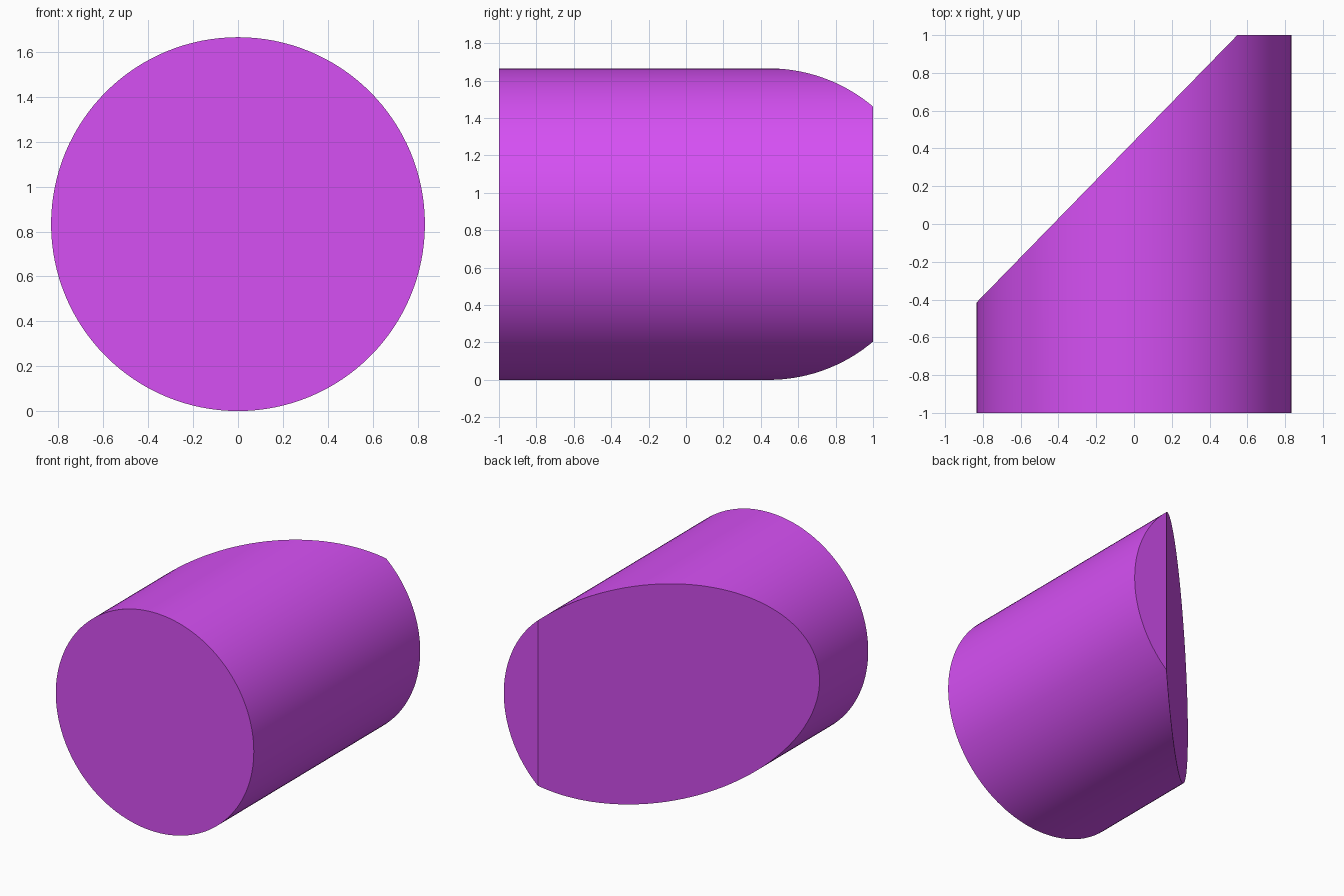
import bpy, bmesh, math
from mathutils import Matrix, Vector

if "Cube" in bpy.data.objects:
    bpy.data.objects.remove(bpy.data.objects["Cube"])

R = 0.833

# Round bar lying along y, resting on z = 0
bm = bmesh.new()
bmesh.ops.create_cone(
    bm, cap_ends=True, segments=128, radius1=R, radius2=R, depth=2,
    matrix=Matrix.Translation((0, 0, R)) @ Matrix.Rotation(math.pi / 2, 4, 'X'))

# Slanted vertical cut across the back left
a, b = Vector((-R, -0.415, 0)), Vector((0.547, 1, 0))
d = b - a
bmesh.ops.bisect_plane(
    bm, geom=bm.verts[:] + bm.edges[:] + bm.faces[:],
    plane_co=a, plane_no=(-d.y, d.x, 0), clear_outer=True)
bmesh.ops.holes_fill(bm, edges=[e for e in bm.edges if e.is_boundary], sides=0)
bmesh.ops.recalc_face_normals(bm, faces=bm.faces[:])

mesh = bpy.data.meshes.new("cut_cylinder")
bm.to_mesh(mesh)
bm.free()
obj = bpy.data.objects.new("cut_cylinder", mesh)
bpy.context.collection.objects.link(obj)

# Purple finish
mat = bpy.data.materials.new("purple")
mat.diffuse_color = (0.67, 0.08, 0.9, 1)
mat.use_nodes = True
mat.node_tree.nodes["Principled BSDF"].inputs["Base Color"].default_value = mat.diffuse_color
mesh.materials.append(mat)

# Smooth barrel, sharp rims
bpy.context.view_layer.objects.active = obj
obj.select_set(True)
bpy.ops.object.shade_smooth_by_angle(angle=math.radians(20))
